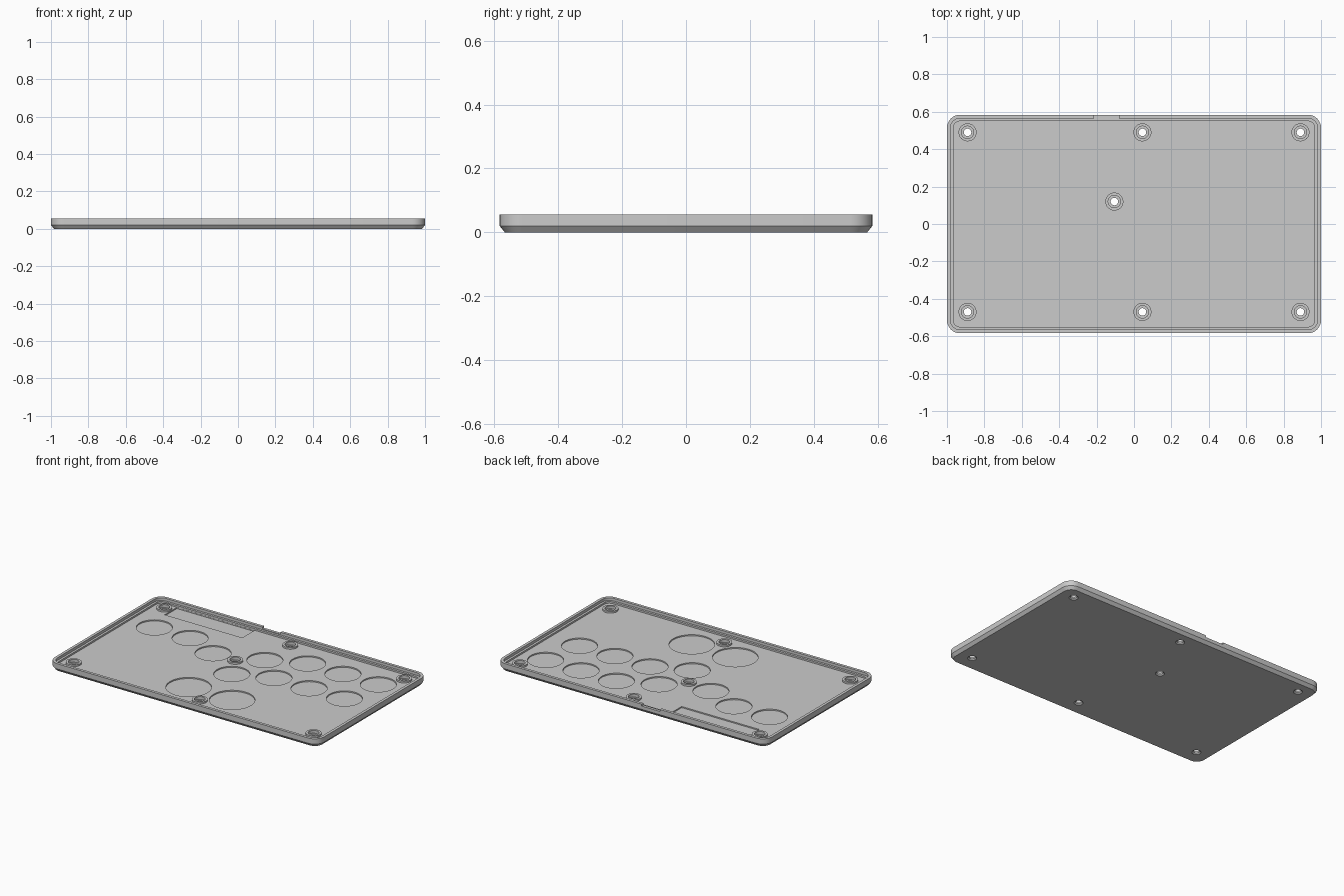
import bpy
import bmesh
from math import cos, sin, pi

cube = bpy.data.objects.get("Cube")
if cube:
    bpy.data.objects.remove(cube, do_unlink=True)

HALF_X, HALF_Y, CORNER = 1.0, 0.584, 0.07
LEDGE_Z, FLOOR_Z, POCKET_Z = 0.037, 0.0255, 0.0175

grey = bpy.data.materials.new("plain grey")
grey.use_nodes = True
grey.diffuse_color = (0.6, 0.6, 0.6, 1)
grey.node_tree.nodes["Principled BSDF"].inputs["Base Color"].default_value = (0.6, 0.6, 0.6, 1)


def finish(name, bm):
    """Turn a bmesh into a named object."""
    bmesh.ops.recalc_face_normals(bm, faces=bm.faces)
    mesh = bpy.data.meshes.new(name)
    bm.to_mesh(mesh)
    bm.free()
    mesh.materials.append(grey)
    obj = bpy.data.objects.new(name, mesh)
    bpy.context.collection.objects.link(obj)
    return obj


def loft(bm, loops):
    """Join closed loops of points with quads and cap both ends."""
    rings = [[bm.verts.new(p) for p in loop] for loop in loops]
    for a, b in zip(rings, rings[1:]):
        for i in range(len(a)):
            j = (i + 1) % len(a)
            bm.faces.new((a[i], a[j], b[j], b[i]))
    bm.faces.new(rings[0][::-1])
    bm.faces.new(rings[-1])


def rounded_rect(inset, z, steps=8):
    r = CORNER - inset
    pts = []
    for q, (sx, sy) in enumerate(((1, 1), (-1, 1), (-1, -1), (1, -1))):
        for k in range(steps + 1):
            t = (q + k / steps) * pi / 2
            pts.append((sx * (HALF_X - CORNER) + r * cos(t),
                        sy * (HALF_Y - CORNER) + r * sin(t), z))
    return pts


def lathe(bm, x, y, profile, sides=48):
    loft(bm, [[(x + r * cos(2 * pi * k / sides), y + r * sin(2 * pi * k / sides), z)
               for k in range(sides)] for r, z in profile])


def box(bm, x0, x1, y0, y1, z0, z1):
    loft(bm, [[(x0, y0, z), (x1, y0, z), (x1, y1, z), (x0, y1, z)] for z in (z0, z1)])


def boolean(target, tool, operation):
    mod = target.modifiers.new(operation.lower(), 'BOOLEAN')
    mod.operation = operation
    mod.solver = 'EXACT'
    mod.object = tool
    bpy.context.view_layer.objects.active = target
    bpy.ops.object.modifier_apply(modifier=mod.name)
    bpy.data.objects.remove(tool, do_unlink=True)


# Tray shell: chamfered underside, thin lip, ledge and floor
bm = bmesh.new()
loft(bm, [rounded_rect(*p) for p in (
    (0.016, 0), (0, 0.02), (0, 0.055), (0.019, 0.055),
    (0.019, LEDGE_Z), (0.034, LEDGE_Z), (0.034, FLOOR_Z))])
tray = finish("base_tray", bm)

# Screw bosses
bosses = [(x, y) for x in (-0.89, 0.045, 0.89) for y in (-0.47, 0.49)] + [(-0.105, 0.12)]
bm = bmesh.new()
for x, y in bosses:
    lathe(bm, x, y, [(0.048, 0.012), (0.048, LEDGE_Z)])
boolean(tray, finish("screw_bosses", bm), 'UNION')

# Screw holes, round button recesses, board pocket and cable notch
small = [(-0.785, 0.235), (-0.52, 0.235), (-0.28, 0.136), (0.034, 0.236),
         (0.275, 0.345), (0.537, 0.345), (0.80, 0.345), (-0.016, -0.043),
         (0.226, 0.058), (0.487, 0.058), (0.748, 0.06)]
large = [(-0.122, -0.348), (0.20, -0.348)]
bm = bmesh.new()
for x, y in bosses:
    lathe(bm, x, y, [(0.028, -0.01), (0.028, 0.001), (0.02, 0.008), (0.02, 0.018),
                     (0.033, 0.018), (0.033, 0.07)])
for spots, radius in ((small, 0.11), (large, 0.139)):
    for x, y in spots:
        lathe(bm, x, y, [(radius, POCKET_Z), (radius, 0.07)], 64)
box(bm, -0.838, -0.262, 0.42, 0.549, POCKET_Z, 0.07)
box(bm, -0.215, -0.08, 0.556, 0.62, 0.042, 0.07)
boolean(tray, finish("recess_cutters", bm), 'DIFFERENCE')

# Smooth the round walls, keep edges crisp
for o in bpy.context.selected_objects:
    o.select_set(False)
tray.select_set(True)
bpy.context.view_layer.objects.active = tray
bpy.ops.object.shade_smooth_by_angle(angle=pi / 6)
